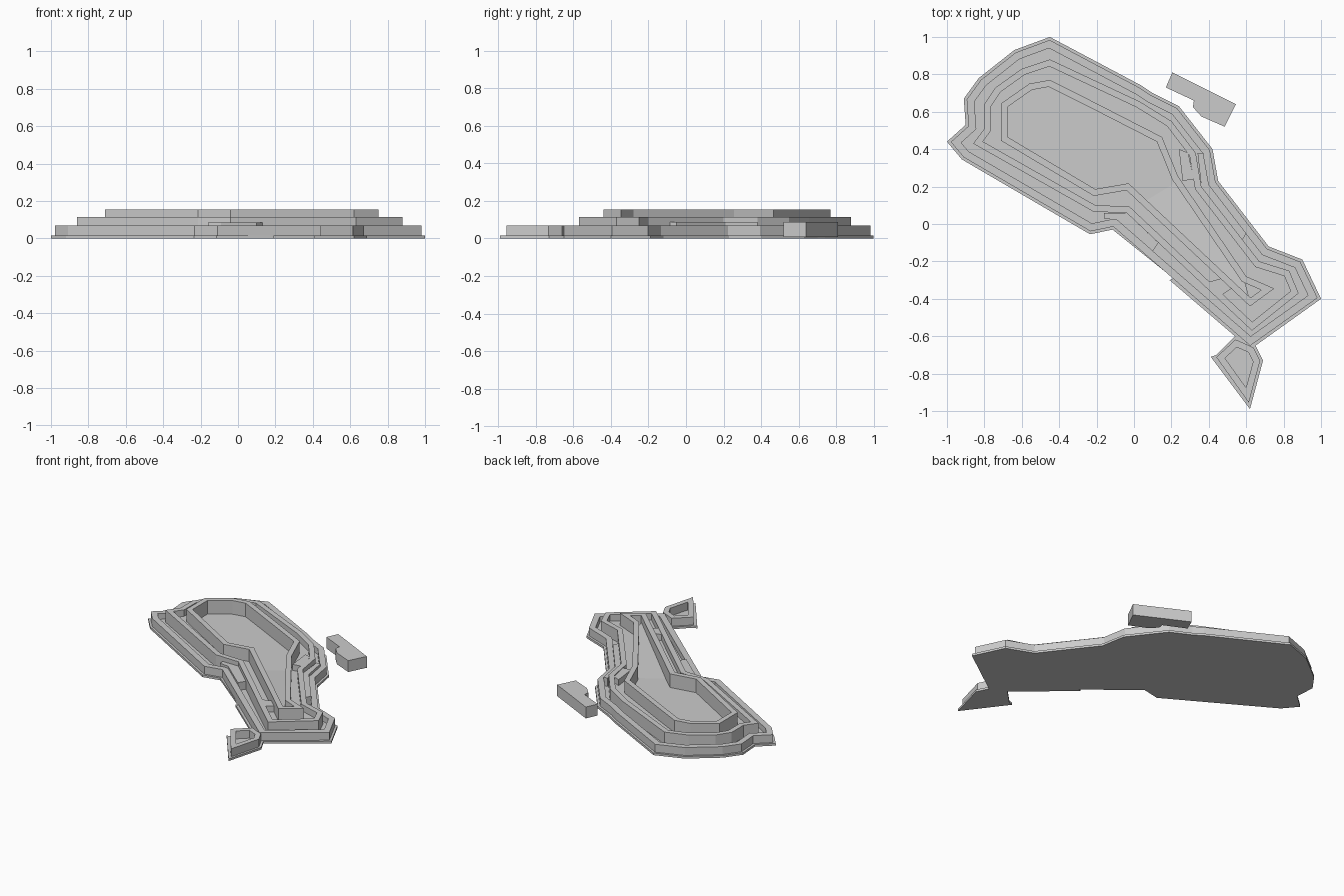
import bpy
import bmesh
from mathutils import Vector

if "Cube" in bpy.data.objects:
    bpy.data.objects.remove(bpy.data.objects["Cube"])


def inset(loop, d):
    """Mitred inward offset of a clockwise outline."""
    pts = [Vector(p) for p in loop]
    out = []
    for i, p in enumerate(pts):
        a = (p - pts[i - 1]).normalized()
        b = (pts[(i + 1) % len(pts)] - p).normalized()
        n1, n2 = Vector((a.y, -a.x)), Vector((b.y, -b.x))
        out.append(p + (n1 + n2) * d / max(0.25, 1 + n1.dot(n2)))
    return out


def prism(name, loops, z0, z1):
    """Flat-sided solid; a second loop becomes a hole."""
    cu = bpy.data.curves.new(name + "_profile", 'CURVE')
    cu.dimensions = '2D'
    cu.fill_mode = 'BOTH'
    cu.extrude = (z1 - z0) / 2
    for loop in loops:
        s = cu.splines.new('POLY')
        s.points.add(len(loop) - 1)
        for pt, p in zip(s.points, loop):
            pt.co = (p[0], p[1], 0, 1)
        s.use_cyclic_u = True
    tmp = bpy.data.objects.new(name + "_tmp", cu)
    bpy.context.collection.objects.link(tmp)
    dg = bpy.context.evaluated_depsgraph_get()
    me = bpy.data.meshes.new_from_object(tmp.evaluated_get(dg))
    bpy.data.objects.remove(tmp)
    for v in me.vertices:
        v.co.z += (z0 + z1) / 2
    for f in me.polygons:
        f.use_smooth = False
    ob = bpy.data.objects.new(name, me)
    bpy.context.collection.objects.link(ob)
    return ob


# outlines, clockwise from the back
north = [(-.45, 1), (.04, .74), (.10, .70), (.24, .63), (.42, .40), (.45, .23),
         (.72, -.12), (.90, -.19), (1, -.40)]
west = [(-.115, -.03), (-.235, -.055), (-.92, .345), (-1, .44), (-.90, .53),
        (-.91, .67), (-.83, .78), (-.64, .93)]
spur = [(.65, -.65), (.69, -.73), (.62, -.99), (.41, -.71), (.44, -.70), (.54, -.60)]
base = north + spur + [(.19, -.30), (.21, -.29)] + west
outer = north + [(.62, -.67), (.54, -.60)] + west
middle = [(-.45, .88), (.03, .655), (.20, .55), (.33, .38), (.36, .20), (.67, -.20),
          (.83, -.25), (.88, -.37), (.63, -.57), (-.04, .06), (-.215, .065),
          (-.86, .43), (-.80, .51), (-.80, .64), (-.74, .73), (-.60, .83)]
inner = [(-.45, .77), (-.26, .675), (.15, .465), (.235, .255), (.60, -.28),
         (.75, -.345), (.62, -.44), (-.04, .18), (-.215, .15), (-.71, .445),
         (-.71, .645), (-.56, .75)]
spur_wall = [(.63, -.64), (.65, -.65), (.69, -.73), (.62, -.99), (.42, -.71), (.54, -.60)]

outer_in, middle_in, inner_in = inset(outer, .055), inset(middle, .035), inset(inner, .035)

# base slab
prism("base_slab", [base], 0, .015)

# three concentric walls and the forward spur
prism("outer_wall", [inset(outer, .015), outer_in], .01, .07)
prism("middle_wall", [middle, middle_in], .01, .115)
prism("inner_wall", [inner, inner_in], .01, .155)
prism("spur_wall", [inset(spur_wall, .015), inset(spur_wall, .05)], .01, .07)

# sunken terraces between the walls, and the central floor
prism("lower_terrace", [outer_in, middle], .012, .03)
prism("upper_terrace", [middle_in, inner], .012, .07)
prism("central_floor", [inner_in], .012, .06)

# low blocks standing on the terraces
prism("west_landing", [[(-.16, .03), (-.09, .02), (.10, -.145), (.13, -.10),
                        (-.04, .06), (-.16, .06)]], .02, .085)
prism("east_landing", [[(.34, .38), (.37, .38), (.40, .21), (.60, -.05),
                        (.58, -.085), (.36, .20)]], .02, .088)
prism("south_step", [[(.40, -.31), (.47, -.38), (.53, -.34), (.47, -.29)]], .06, .112)
prism("north_step", [[(.24, .40), (.29, .38), (.32, .24), (.26, .23)]], .06, .112)

# ramp rising along the narrow passage
bm = bmesh.new()
corners = [(.0, .16, .055), (.18, .27, .055), (.59, -.30, .11), (.62, -.41, .11)]
top = [bm.verts.new(c) for c in corners]
low = [bm.verts.new((x, y, .05)) for x, y, z in corners]
bm.faces.new(top)
bm.faces.new(low[::-1])
for i in range(4):
    j = (i + 1) % 4
    bm.faces.new((top[i], low[i], low[j], top[j]))
bmesh.ops.recalc_face_normals(bm, faces=bm.faces)
me = bpy.data.meshes.new("passage_ramp")
bm.to_mesh(me)
bm.free()
bpy.context.collection.objects.link(bpy.data.objects.new("passage_ramp", me))

# detached outwork
prism("detached_block", [[(.205, .81), (.545, .64), (.485, .52), (.36, .575),
                          (.315, .625), (.32, .66), (.17, .73)]], .008, .087)
